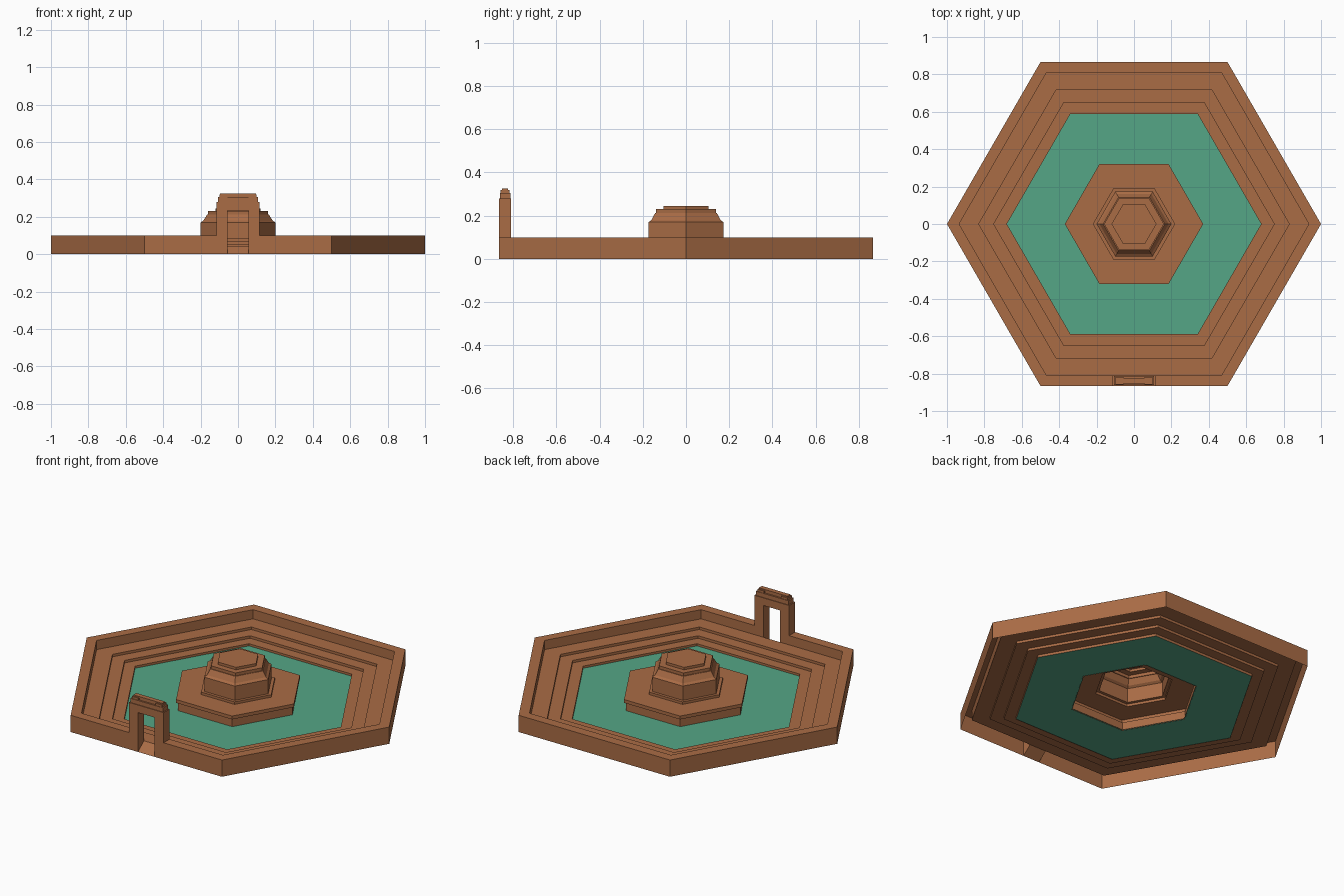
import bpy, bmesh, math

if "Cube" in bpy.data.objects:
    bpy.data.objects.remove(bpy.data.objects["Cube"])

S3 = math.sqrt(3) / 2          # apothem of a unit hexagon


def material(name, col):
    m = bpy.data.materials.new(name)
    m.diffuse_color = (*col, 1)
    m.use_nodes = True
    m.node_tree.nodes["Principled BSDF"].inputs["Base Color"].default_value = m.diffuse_color
    return m


CLAY = material("clay", (0.40, 0.15, 0.06))
WATER = material("water", (0.09, 0.38, 0.24))


def finish(bm, name, mat):
    me = bpy.data.meshes.new(name)
    bm.to_mesh(me)
    bm.free()
    me.materials.append(mat)
    ob = bpy.data.objects.new(name, me)
    bpy.context.collection.objects.link(ob)
    return ob


def hex_shell(profile, cap=False):
    """Six-sided sheet through (radius, z) rings, listed from outside inwards."""
    bm = bmesh.new()
    rings = [[bm.verts.new((r * math.cos(i * math.pi / 3), r * math.sin(i * math.pi / 3), z))
              for i in range(6)] for r, z in profile]
    for a, b in zip(rings, rings[1:]):
        for i in range(6):
            j = (i + 1) % 6
            bm.faces.new((a[i], a[j], b[j], b[i]))
    if cap:
        bm.faces.new(rings[-1])
    return bm


# Basin: outer wall, rim and terraces stepping down to the water
RIM, T1, T2, T3 = 0.1, 0.045, 0.03, 0.015
bm = hex_shell([(1, 0), (1, RIM), (0.935, RIM), (0.935, T1), (0.83, T1), (0.83, T2),
                (0.75, T2), (0.75, T3), (0.68, T3), (0.68, 0)])
# Doorway cut through the front wall and rim
Y0, Y1, HW = -S3, -0.935 * S3, 0.055
for sx in (-HW, HW):
    fs = [f for f in bm.faces if f.calc_center_median().y < Y1 + 0.001]
    geom = list({e for f in fs for e in f.edges} | {v for f in fs for v in f.verts}) + fs
    bmesh.ops.bisect_plane(bm, geom=geom, plane_co=(sx, 0, 0), plane_no=(1, 0, 0))
hole = [f for f in bm.faces if f.calc_center_median().y < Y1 + 0.001
        and abs(f.calc_center_median().x) < HW - 0.001
        and max(abs(v.co.x) for v in f.verts) < HW + 0.001]
bmesh.ops.delete(bm, geom=hole, context='FACES')
finish(bm, "basin", CLAY)

# Doorway ramp and side cheeks
bm = bmesh.new()
side = [(Y0, 0), (Y1, T1), (Y1, RIM), (Y0, RIM)]
L = [bm.verts.new((-HW, y, z)) for y, z in side]
R = [bm.verts.new((HW, y, z)) for y, z in side]
bm.faces.new(L)
bm.faces.new(R[::-1])
bm.faces.new((L[0], R[0], R[1], L[1]))
finish(bm, "doorway_ramp", CLAY)

# Water ring
finish(hex_shell([(0.68, 0.002), (0.355, 0.002)]), "water", WATER)

# Central island with stepped tower
finish(hex_shell([(0.36, 0), (0.36, 0.05), (0.37, 0.05), (0.37, 0.07), (0.22, 0.07), (0.22, 0.085),
                  (0.2, 0.085), (0.2, 0.17), (0.185, 0.18), (0.165, 0.212), (0.16, 0.212),
                  (0.16, 0.23), (0.12, 0.23), (0.12, 0.245)], cap=True),
       "island_tower", CLAY)

# Gate arch: front outline pushed back through the wall thickness
bm = bmesh.new()
half = [(HW, 0.235), (HW, RIM), (0.115, RIM), (0.115, 0.28)]
outline = half + [(-x, z) for x, z in reversed(half)]
f = bm.faces.new([bm.verts.new((x, Y0, z)) for x, z in outline])
ext = bmesh.ops.extrude_face_region(bm, geom=[f], use_keep_orig=True)
bmesh.ops.translate(bm, verts=[g for g in ext["geom"] if isinstance(g, bmesh.types.BMVert)],
                    vec=(0, Y1 - Y0, 0))
bmesh.ops.recalc_face_normals(bm, faces=bm.faces)
finish(bm, "gate_arch", CLAY)


def box(name, x0, x1, y0, y1, z0, z1):
    bm = bmesh.new()
    bmesh.ops.create_cube(bm, size=1)
    for v in bm.verts:
        v.co = (x1 if v.co.x > 0 else x0, y1 if v.co.y > 0 else y0, z1 if v.co.z > 0 else z0)
    return finish(bm, name, CLAY)


# Stepped crown on the gate with small end blocks
box("gate_crown_lower", -0.108, 0.108, Y0 + 0.004, Y1 - 0.004, 0.28, 0.305)
box("gate_crown_upper", -0.095, 0.095, Y0 + 0.014, Y1 - 0.014, 0.305, 0.325)
for s, n in ((-1, "left"), (1, "right")):
    a, b = sorted((s * 0.055, s * 0.1))
    box("gate_block_" + n, a, b, Y0 + 0.007, Y1 - 0.007, 0.305, 0.318)
